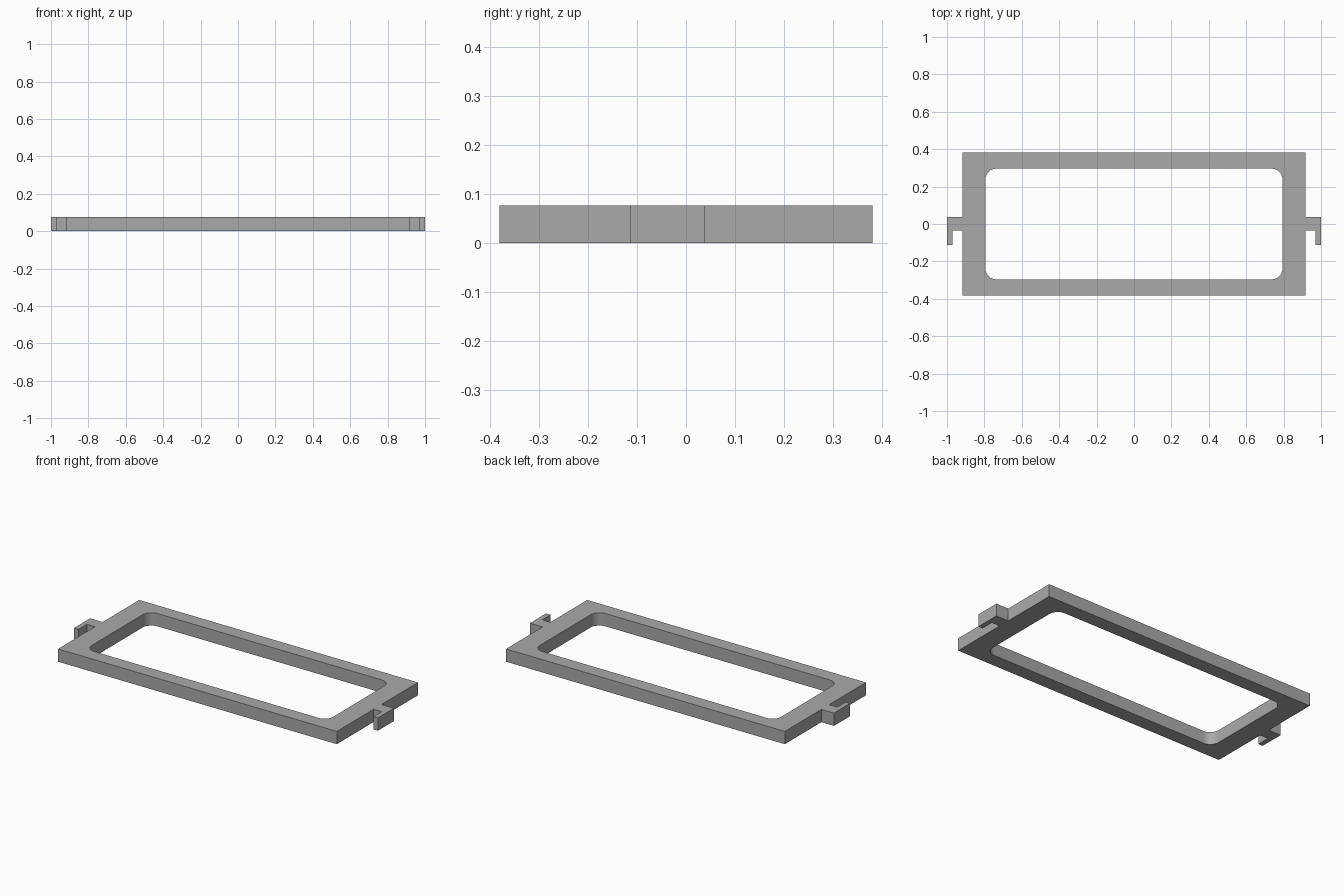
import bpy, bmesh
from math import sin, cos, pi

if "Cube" in bpy.data.objects:
    bpy.data.objects.remove(bpy.data.objects["Cube"], do_unlink=True)

HEIGHT = 0.076
GREY = (0.4, 0.4, 0.4, 1)

mat = bpy.data.materials.new("plain grey")
mat.use_nodes = True
mat.diffuse_color = GREY
mat.node_tree.nodes["Principled BSDF"].inputs["Base Color"].default_value = GREY


def rounded_rectangle(hx, hy, r, steps=8):
    """Counter-clockwise outline with round corners."""
    points = []
    for quarter, (sx, sy) in enumerate([(1, 1), (-1, 1), (-1, -1), (1, -1)]):
        for i in range(steps + 1):
            a = (quarter + i / steps) * pi / 2
            points.append((sx * (hx - r) + r * cos(a), sy * (hy - r) + r * sin(a)))
    return points


# Half of the outer outline: plate edge with the hooked side tab
right_side = [(0.917, -0.381), (0.917, -0.035), (0.97, -0.035), (0.97, -0.113),
              (1.0, -0.113), (1.0, 0.038), (0.917, 0.038), (0.917, 0.381)]
outer = right_side + [(-x, y) for x, y in reversed(right_side)]
opening = rounded_rectangle(0.794, 0.296, 0.058)

# Fill between the outline and the opening, then extrude to full height
bm = bmesh.new()
for loop in (outer, opening):
    verts = [bm.verts.new((x, y, 0)) for x, y in loop]
    for a, b in zip(verts, verts[1:] + verts[:1]):
        bm.edges.new((a, b))
bmesh.ops.triangle_fill(bm, use_beauty=True, use_dissolve=False, edges=bm.edges[:])
solid = bmesh.ops.extrude_face_region(bm, geom=bm.faces[:], use_keep_orig=True)
top = [v for v in solid["geom"] if isinstance(v, bmesh.types.BMVert)]
bmesh.ops.translate(bm, verts=top, vec=(0, 0, HEIGHT))
bmesh.ops.recalc_face_normals(bm, faces=bm.faces[:])

mesh = bpy.data.meshes.new("hooked_frame")
bm.to_mesh(mesh)
bm.free()
mesh.materials.append(mat)
frame = bpy.data.objects.new("hooked_frame", mesh)
bpy.context.collection.objects.link(frame)

# Smooth the round corners of the opening only
bpy.context.view_layer.objects.active = frame
frame.select_set(True)
bpy.ops.object.shade_smooth_by_angle(angle=pi / 6)
